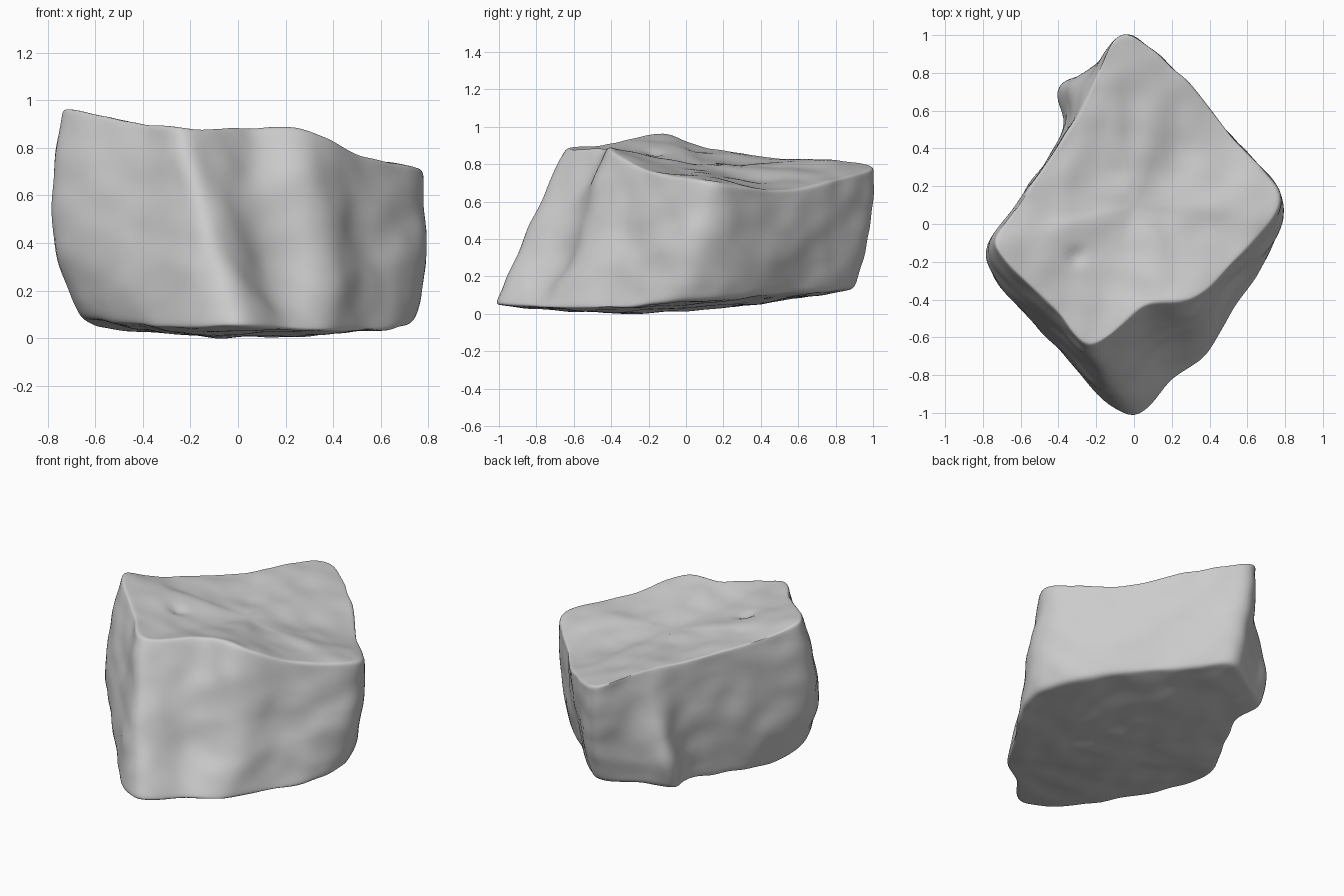
import bpy
import math
from mathutils import Vector, noise

cube = bpy.data.objects.get("Cube")
if cube:
    bpy.data.objects.remove(cube, do_unlink=True)

# Wall columns, counter-clockwise from the front corner:
# foot point, rim point, outward bulge at mid height
columns = [
    (0, -1.02, .05, -.24, -.64, .89, .01),
    (.18, -.83, .04, -.06, -.53, .88, -.03),
    (.36, -.73, .03, .08, -.42, .88, .01),
    (.46, -.57, .03, .3, -.4, .87, .02),
    (.6, -.36, .03, .45, -.28, .8, -.01),
    (.69, -.19, .05, .61, -.11, .74, .02),
    (.73, 0, .07, .74, .05, .72, .05),
    (.66, .2, .08, .74, .2, .69, .04),
    (.52, .38, .1, .58, .39, .67, .03),
    (.34, .57, .11, .39, .62, .67, .02),
    (.16, .74, .12, .21, .82, .73, .02),
    (0, .89, .13, -.04, 1, .78, .04),
    (-.2, .78, .12, -.16, .86, .82, .02),
    (-.39, .67, .1, -.25, .67, .83, .07),
    (-.36, .53, .08, -.33, .53, .83, 0),
    (-.48, .26, .06, -.51, .26, .87, .02),
    (-.58, .03, .05, -.67, .01, .92, .04),
    (-.65, -.21, .08, -.72, -.14, .97, .1),
    (-.48, -.52, .06, -.5, -.37, .92, .06),
    (-.26, -.82, .04, -.37, -.5, .9, .02),
]
feet = [Vector(c[:3]) for c in columns]
rims = [Vector(c[3:6]) for c in columns]
under = Vector((-.05, -.2, 0))
crown = Vector((0, .1, .79))


def wall_ring(t):
    """Ring of points at fraction t of the wall height."""
    ring = []
    for foot, rim, col in zip(feet, rims, columns):
        p = foot.lerp(rim, t)
        out = Vector((p.x, p.y, 0)).normalized()
        ring.append(p + out * col[6] * math.sin(math.pi * t ** .8))
    return ring


def floor_ring(f):
    """Ring of points on the shallow dish of the underside."""
    ring = [under.lerp(p, f) for p in feet]
    for p in ring:
        p.z *= f ** .5
    return ring


def sharpen(ring):
    """Push corners out so that rounding passes through the given points."""
    n = len(ring)
    return [p + (p - (ring[i - 1] + ring[(i + 1) % n]) / 2) * .5
            for i, p in enumerate(ring)]


# Stack rings from the underside, up the walls, and in over the top
rings = [floor_ring(f) for f in (.4, .8, .95)]
rings += [wall_ring(t) for t in (0, .06, .2, .4, .6, .8, .95, 1)]
rings += [[crown.lerp(p, f) for p in rims] for f in (.96, .8, .45)]
rings = [sharpen(ring) for ring in rings]

n = len(columns)
verts = [p for ring in rings for p in ring] + [under, crown]
faces = []
for r in range(len(rings) - 1):
    for i in range(n):
        j = (i + 1) % n
        faces.append((r * n + i, r * n + j, (r + 1) * n + j, (r + 1) * n + i))
last = (len(rings) - 1) * n
for i in range(n):
    j = (i + 1) % n
    faces.append((j, i, len(verts) - 2))
    faces.append((last + i, last + j, len(verts) - 1))

cage = bpy.data.meshes.new("rock_cage")
cage.from_pydata(verts, [], faces)
rock = bpy.data.objects.new("rock", cage)
bpy.context.collection.objects.link(rock)

# Round the form, then keep the result as plain geometry
smooth = rock.modifiers.new("rounding", "SUBSURF")
smooth.levels = 3
graph = bpy.context.evaluated_depsgraph_get()
mesh = bpy.data.meshes.new_from_object(rock.evaluated_get(graph))
rock.modifiers.clear()
rock.data = mesh
bpy.data.meshes.remove(cage)

# Chips and lumps: centre, radius, height along the surface normal
chips = [
    (Vector((.2, -.7, .3)), .16, -.035),
    (Vector((.25, -.48, .7)), .14, .02),
    (Vector((.52, -.35, .45)), .14, -.02),
    (Vector((-.3, -.17, .88)), .05, -.03),
    (Vector((-.41, .65, .25)), .1, .02),
]

# Weathered surface
normals = [v.normal.copy() for v in mesh.vertices]
for v, normal in zip(mesh.vertices, normals):
    p = v.co.copy()
    lift = noise.noise(p * 3.5) * .01 + noise.noise(p * 7) * .01
    for centre, radius, height in chips:
        lift += height * math.exp(-((p - centre).length / radius) ** 2)
    v.co = p + normal * lift

# Plain grey stone
stone = bpy.data.materials.new("grey_stone")
stone.use_nodes = True
grey = (.6, .6, .6, 1)
stone.diffuse_color = grey
stone.node_tree.nodes["Principled BSDF"].inputs["Base Color"].default_value = grey
mesh.materials.clear()
mesh.materials.append(stone)

bpy.ops.object.select_all(action="DESELECT")
rock.select_set(True)
bpy.context.view_layer.objects.active = rock
bpy.ops.object.shade_smooth_by_angle(angle=math.radians(50))
